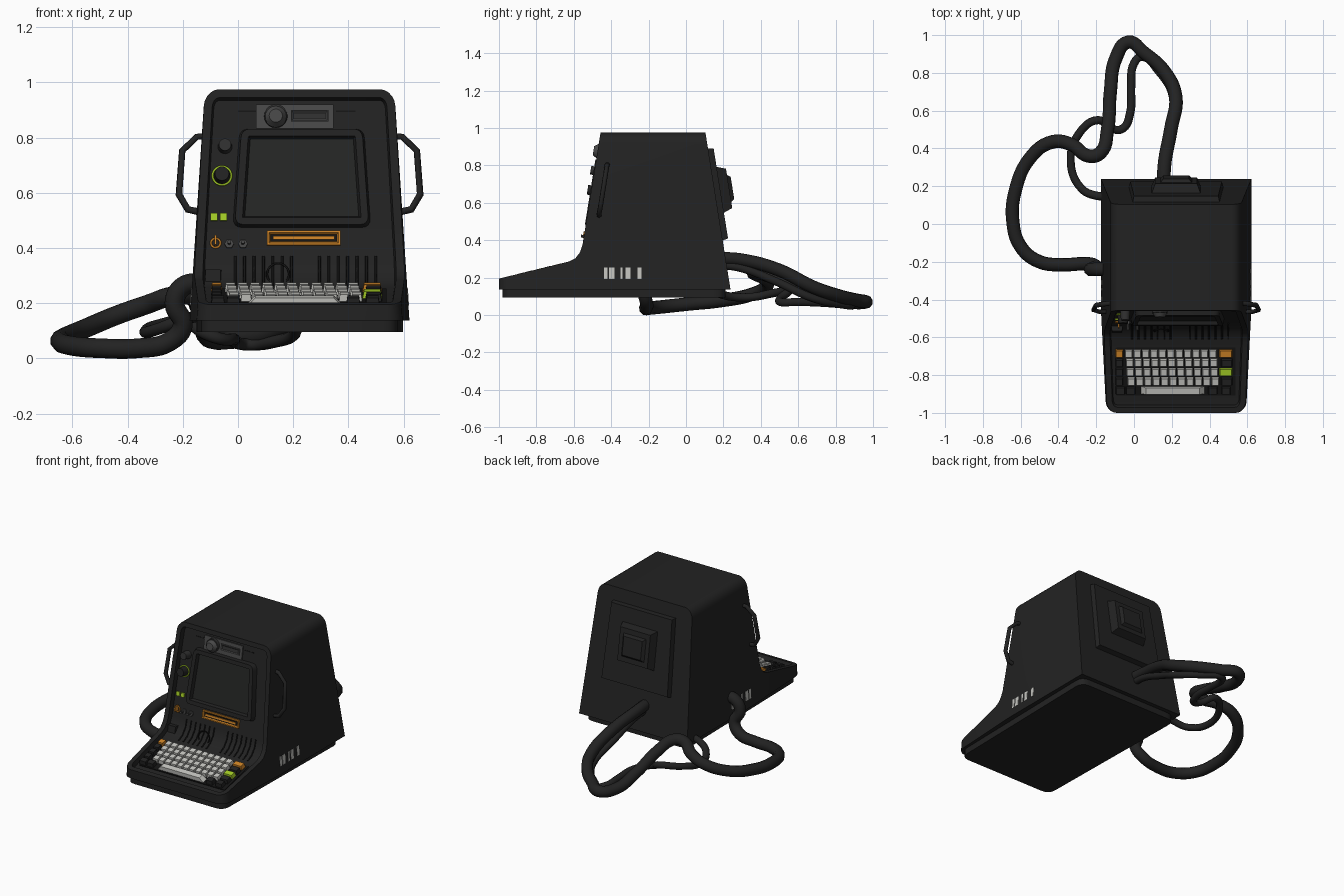
import bpy, bmesh, math
from mathutils import Vector, Matrix

if "Cube" in bpy.data.objects:
    bpy.data.objects.remove(bpy.data.objects["Cube"])

CX = 0.223  # centre line of the cabinet


def material(name, r, g, b):
    m = bpy.data.materials.new(name)
    m.diffuse_color = (r, g, b, 1)
    m.use_nodes = True
    m.node_tree.nodes["Principled BSDF"].inputs["Base Color"].default_value = m.diffuse_color
    return m


BLACK = material("charcoal", 0.016, 0.016, 0.016)
DEEP = material("deep_black", 0.007, 0.007, 0.007)
GLASS = material("screen_glass", 0.018, 0.019, 0.018)
GREY = material("mid_grey", 0.065, 0.065, 0.065)
DARKGREY = material("dark_grey", 0.03, 0.03, 0.03)
LIGHT = material("light_grey", 0.55, 0.55, 0.52)
ORANGE = material("orange", 0.62, 0.23, 0.02)
GREEN = material("lime_green", 0.38, 0.62, 0.02)


def finish(bm, name, mats, M=Matrix()):
    me = bpy.data.meshes.new(name)
    bmesh.ops.recalc_face_normals(bm, faces=bm.faces)
    bm.to_mesh(me)
    bm.free()
    me.transform(M)
    for m in mats:
        me.materials.append(m)
    me.shade_smooth()
    me.set_sharp_from_angle(angle=math.radians(32))
    ob = bpy.data.objects.new(name, me)
    bpy.context.collection.objects.link(ob)
    return ob


def frame(pos, xdir, ydir):
    x, y = Vector(xdir).normalized(), Vector(ydir).normalized()
    M = Matrix((x, y, x.cross(y))).transposed().to_4x4()
    M.translation = pos
    return M


def on_panel(x, z, depth=0.03):   # sloping front panel, sunk below the rim
    return frame((x, -0.457 - (0.975 - z) * 0.1605 + depth, z), (1, 0, 0), (0, 0.1605, 1))


def on_deck(x, y, depth=0.032):   # sloping keyboard deck
    return frame((x, y, 0.195 + (y + 1) * 0.243 - depth), (1, 0, 0), (0, 1, 0.243))


def on_back(x, z):                # leaning back wall
    return frame((x, 0.238 - (z - 0.137) * 0.16, z), (-1, 0, 0), (0, -0.16, 1))


def rect(w, h, wt=None):
    wt = wt or w
    return [Vector(p) for p in ((-w / 2, -h / 2), (w / 2, -h / 2), (wt / 2, h / 2), (-wt / 2, h / 2))]


def disc(r, n=20):
    return [Vector((r * math.cos(i * math.tau / n), r * math.sin(i * math.tau / n))) for i in range(n)]


def rounded(pts, r, n=4):
    out = []
    for i, p in enumerate(pts):
        a = p + (pts[i - 1] - p).normalized() * r
        b = p + (pts[(i + 1) % len(pts)] - p).normalized() * r
        for k in range(n + 1):
            t = k / n
            out.append(a * (1 - t) ** 2 + p * 2 * t * (1 - t) + b * t * t)
    return out


def prism(name, pts, h, M, mat, top=1.0, dish=None):
    """Extruded outline; dish=(border, depth, material) sinks the top face."""
    bm = bmesh.new()
    lo = [bm.verts.new((p.x, p.y, 0)) for p in pts]
    hi = [bm.verts.new((p.x * top, p.y * top, h)) for p in pts]
    bm.faces.new(lo[::-1])
    lid = bm.faces.new(hi)
    for i in range(len(pts)):
        j = (i + 1) % len(pts)
        bm.faces.new((lo[i], lo[j], hi[j], hi[i]))
    mats = [mat]
    if dish:
        bm.normal_update()
        bmesh.ops.inset_region(bm, faces=[lid], thickness=dish[0])
        bmesh.ops.inset_region(bm, faces=[lid], thickness=0.008, depth=-dish[1])
        lid.material_index = 1
        mats.append(dish[2])
    return finish(bm, name, mats, M)


def tube(name, pts, r, mat, smooth=True, cyclic=False, res=3):
    cu = bpy.data.curves.new(name, 'CURVE')
    cu.dimensions = '3D'
    cu.bevel_depth, cu.bevel_resolution, cu.resolution_u = r, res, 6
    cu.use_fill_caps = True
    sp = cu.splines.new('BEZIER' if smooth else 'POLY')
    seq = sp.bezier_points if smooth else sp.points
    seq.add(len(pts) - 1)
    for q, p in zip(seq, pts):
        if smooth:
            q.co = p
            q.handle_left_type = q.handle_right_type = 'AUTO'
        else:
            q.co = (*p, 1)
    sp.use_cyclic_u = cyclic
    cu.materials.append(mat)
    ob = bpy.data.objects.new(name, cu)
    bpy.context.collection.objects.link(ob)
    return ob


def ring(name, r, thick, M, mat):
    tube(name, [M @ Vector((p.x, p.y, 0)) for p in disc(r, 24)], thick, mat, False, True, 1)


# Cabinet shell: side profile, rounded corners, taper, sunken front
profile = [(-1, 0.137), (-1, 0.195), (-0.63, 0.285), (-0.592, 0.303), (-0.567, 0.335),
           (-0.553, 0.377), (-0.457, 0.975), (0.104, 0.975), (0.238, 0.137)]
bm = bmesh.new()
face = bm.faces.new([bm.verts.new((-0.398, y, z)) for y, z in profile])
ext = bmesh.ops.extrude_face_region(bm, geom=[face])
bmesh.ops.translate(bm, vec=(0.796, 0, 0), verts=[v for v in ext['geom'] if isinstance(v, bmesh.types.BMVert)])
bmesh.ops.recalc_face_normals(bm, faces=bm.faces)
corners = [e for e in bm.edges if abs(e.verts[0].co.x - e.verts[1].co.x) < 0.01
           and (all(v.co.z > 0.97 for v in e.verts) or all(v.co.y < -0.99 for v in e.verts))]
bmesh.ops.bevel(bm, geom=corners, offset=0.06, segments=5, profile=0.5, affect='EDGES')
bmesh.ops.bisect_plane(bm, geom=bm.verts[:] + bm.edges[:] + bm.faces[:], dist=1e-4,
                       plane_co=(0, -0.457, 0), plane_no=(0, 1, 0))
bm.normal_update()
front = [f for f in bm.faces if f.normal.y < -0.1 and f.calc_center_median().z > 0.2]
for v in bm.verts:
    hw = 0.398 - 0.055 * (v.co.z - 0.137) / 0.838 - 0.028 * max(0, (-0.457 - v.co.y) / 0.543)
    v.co.x = CX + v.co.x / 0.398 * hw
bm.normal_update()
bmesh.ops.inset_region(bm, faces=front, thickness=0.03, use_even_offset=True)
bmesh.ops.inset_region(bm, faces=front, thickness=0.006, depth=-0.03, use_even_offset=True)
finish(bm, "cabinet_shell", [BLACK])

# Base plinth
plinth = [Vector(p) for p in ((-0.355, -0.98), (0.355, -0.98), (0.375, 0.21), (-0.375, 0.21))]
prism("base_plinth", rounded(plinth, 0.06), 0.045, Matrix.Translation((CX, 0, 0.095)), BLACK)

# Screen and bezel
prism("screen_bezel", rounded(rect(0.50, 0.362, 0.45), 0.035), 0.034, on_panel(0.231, 0.653), BLACK,
      0.97, (0.026, 0.022, GLASS))

# Top plate with lamp and slot
prism("top_plate", rect(0.281, 0.088), 0.008, on_panel(0.206, 0.876), GREY)
prism("lamp_collar", disc(0.043), 0.03, on_panel(0.137, 0.876), DARKGREY, 0.95)
prism("lamp_dome", disc(0.04), 0.024, on_panel(0.137, 0.876, 0.002), GREY, 0.6)
prism("top_slot", rect(0.137, 0.042), 0.014, on_panel(0.26, 0.877), GREY, 1, (0.006, 0.004, DARKGREY))
for x in (0.035, 0.39):
    prism("top_groove", rect(0.07, 0.006), 0.002, on_panel(x, 0.895), DEEP)

# Knobs and indicator lights on the left
prism("upper_knob", disc(0.026), 0.05, on_panel(-0.047, 0.767), DARKGREY, 0.85)
prism("lower_knob", disc(0.03), 0.05, on_panel(-0.058, 0.662), BLACK, 0.85)
ring("knob_ring", 0.034, 0.004, on_panel(-0.058, 0.662, 0.026), GREEN)
for x in (-0.087, -0.053):
    prism("green_light", rect(0.025, 0.027), 0.008, on_panel(x, 0.512), GREEN)
ring("key_switch_ring", 0.017, 0.004, on_panel(-0.081, 0.418, 0.026), ORANGE)
prism("key_switch", rect(0.008, 0.035), 0.035, on_panel(-0.081, 0.425), ORANGE)
for x in (-0.032, 0.018):
    prism("toggle_nut", disc(0.017, 6), 0.012, on_panel(x, 0.414), GREY)
    prism("toggle_lever", disc(0.006, 8), 0.045, on_panel(x, 0.416), GREY, 1.2)

# Card slot
prism("card_slot_frame", rect(0.267, 0.052), 0.014, on_panel(0.238, 0.435), ORANGE, 1, (0.01, 0.008, DEEP))
prism("card_slot_flap", rect(0.222, 0.012), 0.012, on_panel(0.238, 0.435), ORANGE)

# Vent ribs following the bend, and a dial
bend = [(-0.526, 0.37), (-0.54, 0.322), (-0.572, 0.282), (-0.61, 0.262)]
for x0, n in ((-0.01, 7), (0.295, 7)):
    for i in range(n):
        tube("vent_rib", [(x0 + i * 0.034, y, z) for y, z in bend], 0.005, DEEP, False, res=1)
ring("dial_ring", 0.04, 0.004, on_panel(0.145, 0.305, 0.0), DEEP)
prism("side_block", rect(0.06, 0.06), 0.03, on_panel(-0.09, 0.29, 0.025), BLACK, 0.9)


# Keyboard
def key(x0, x1, y, mat):
    prism("key", rect(x1 - x0 - 0.004, 0.043), 0.032, on_deck((x0 + x1) / 2, y), mat, 0.82)


prism("keyboard_tray", rect(0.63, 0.26), 0.006, on_deck(CX, -0.78), DEEP)
rows = [-0.683, -0.731, -0.78, -0.829, -0.878]
for r, y in enumerate(rows[:4]):
    start = (-0.05, -0.045, -0.042, -0.037)[r]
    for c in range(11):
        key(start + c * 0.0445, start + (c + 1) * 0.0445, y, LIGHT)
    key(-0.1, -0.055, y, ORANGE if r == 0 else BLACK)
    key(0.448 if r in (0, 2) else 0.458, 0.524, y, (ORANGE, BLACK, GREEN, BLACK)[r])
key(0.03, 0.38, rows[4], LIGHT)
for x in (-0.1, -0.045, 0.39, 0.46):
    key(x, x + 0.055, rows[4], BLACK)

# Side handles and plain side marks, mirrored
for s in (-1, 1):
    path = [(0.335, -0.418, 0.805), (0.372, -0.422, 0.803), (0.425, -0.43, 0.752),
            (0.437, -0.455, 0.594), (0.405, -0.465, 0.54), (0.36, -0.465, 0.53)]
    tube("side_handle", [(CX + s * x, y, z) for x, y, z in path], 0.013, BLACK, False, res=1)
    for y, w in ((-0.43, 0.018), (-0.397, 0.028), (-0.345, 0.012), (-0.31, 0.026), (-0.248, 0.022)):
        M = frame((CX + s * 0.3905, y, 0.223), (0, s, 0), (-s * 0.0656, 0, 1))
        prism("side_mark", rect(w, 0.062), 0.004, M, LIGHT)

# Back cover with raised centre
prism("back_cover", rect(0.50, 0.50, 0.46), 0.03, on_back(CX, 0.645), BLACK, 0.97)
M = on_back(CX, 0.665)
prism("back_hump", rect(0.26, 0.25), 0.05, M @ Matrix.Translation((0, 0, 0.028)), BLACK, 0.85)
prism("back_cap", rect(0.17, 0.15), 0.02, M @ Matrix.Translation((0, 0, 0.076)), BLACK, 0.8)

# Cables
tube("thick_cable", [
    (0.16, 0.16, 0.305), (0.16, 0.30, 0.295), (0.195, 0.50, 0.24), (0.22, 0.68, 0.15), (0.16, 0.81, 0.105),
    (0.05, 0.91, 0.08), (-0.03, 0.963, 0.07), (-0.095, 0.88, 0.07), (-0.125, 0.70, 0.12),
    (-0.14, 0.50, 0.19), (-0.18, 0.375, 0.23), (-0.24, 0.36, 0.225), (-0.33, 0.42, 0.195),
    (-0.43, 0.435, 0.16), (-0.55, 0.35, 0.11), (-0.63, 0.17, 0.075), (-0.642, 0.02, 0.06),
    (-0.60, -0.12, 0.045), (-0.50, -0.20, 0.037), (-0.36, -0.215, 0.037), (-0.25, -0.21, 0.06),
    (-0.20, -0.225, 0.12), (-0.23, -0.24, 0.2), (-0.20, -0.24, 0.26), (-0.12, -0.24, 0.275)], 0.036, BLACK)
tube("thin_cable", [
    (-0.12, 0.15, 0.16), (-0.20, 0.15, 0.14), (-0.28, 0.19, 0.11), (-0.335, 0.33, 0.095), (-0.29, 0.48, 0.12),
    (-0.19, 0.55, 0.13), (-0.12, 0.505, 0.09), (-0.06, 0.505, 0.07), (-0.02, 0.59, 0.07),
    (-0.015, 0.73, 0.065), (0.0, 0.85, 0.055), (0.04, 0.885, 0.05), (0.13, 0.81, 0.06),
    (0.205, 0.68, 0.09), (0.185, 0.48, 0.18), (0.17, 0.30, 0.25), (0.16, 0.18, 0.27)], 0.022, BLACK)
